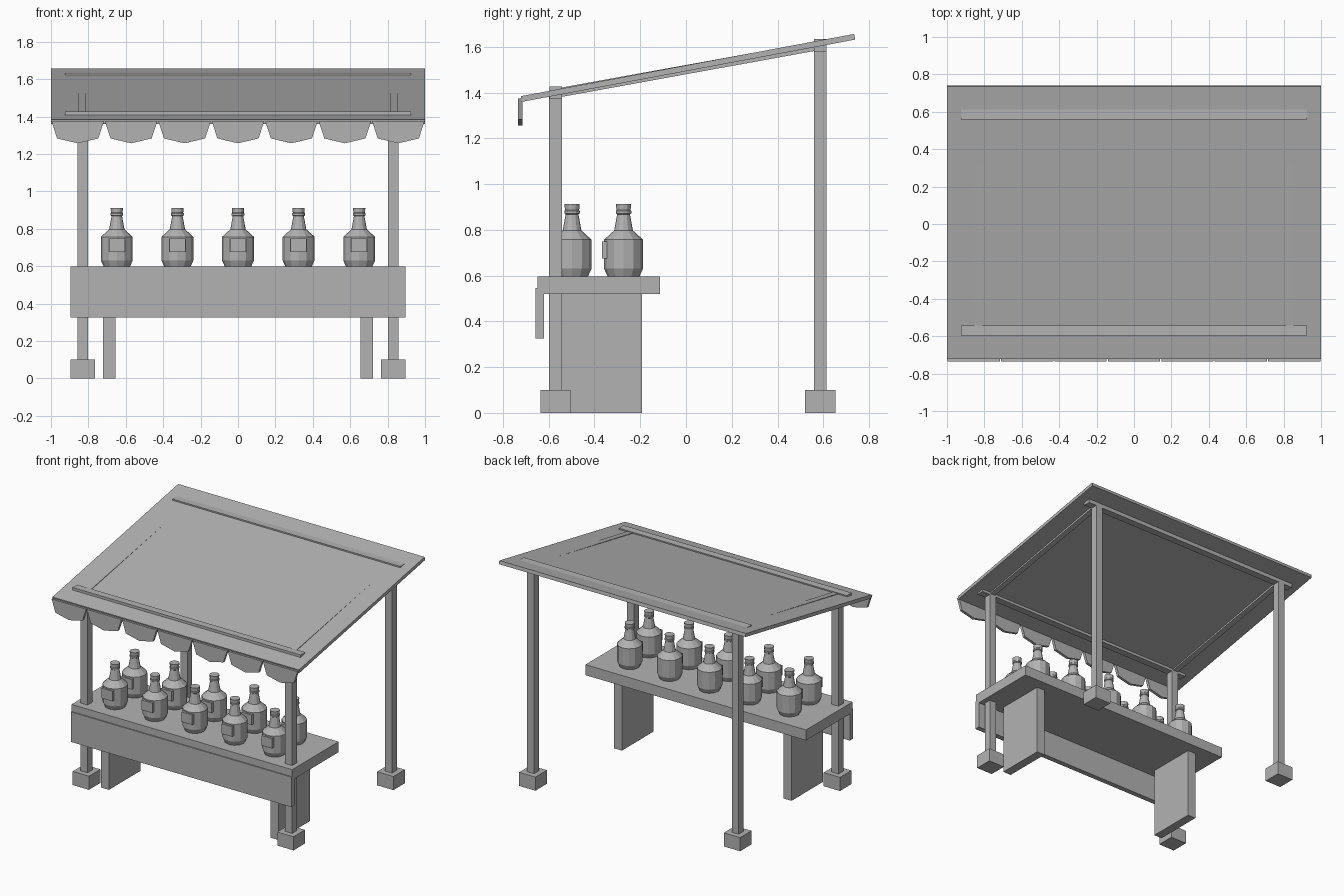
import bpy, bmesh, math
from mathutils import Matrix, Vector

cube = bpy.data.objects.get("Cube")
if cube:
    bpy.data.objects.remove(cube, do_unlink=True)

grey = bpy.data.materials.new("plain_grey")
grey.use_nodes = True
colour = (0.45, 0.45, 0.45, 1)
grey.diffuse_color = colour
grey.node_tree.nodes["Principled BSDF"].inputs["Base Color"].default_value = colour


def add_object(name, bm):
    bmesh.ops.recalc_face_normals(bm, faces=bm.faces)
    mesh = bpy.data.meshes.new(name)
    bm.to_mesh(mesh)
    bm.free()
    mesh.materials.append(grey)
    obj = bpy.data.objects.new(name, mesh)
    bpy.context.collection.objects.link(obj)
    return obj


def box(name, x, y, z):
    """Box from (min, max) pairs on each axis."""
    bm = bmesh.new()
    bmesh.ops.create_cube(bm, size=1)
    for v in bm.verts:
        v.co = [a + (b - a) * (c + 0.5) for (a, b), c in zip((x, y, z), v.co)]
    return add_object(name, bm)


def extrude_profile(name, points, direction):
    """Closed polygon pushed along a direction."""
    bm = bmesh.new()
    face = bm.faces.new([bm.verts.new(p) for p in points])
    result = bmesh.ops.extrude_face_region(bm, geom=[face])
    new = [g for g in result["geom"] if isinstance(g, bmesh.types.BMVert)]
    bmesh.ops.translate(bm, verts=new, vec=Vector(direction))
    return add_object(name, bm)


def sloped_slab(name, x0, x1, front, back, thickness):
    """Slab whose top runs from front (y, z) to back (y, z)."""
    (y0, z0), (y1, z1) = front, back
    normal = Vector((0, z0 - z1, y1 - y0)).normalized() * thickness
    a, b = Vector((x0, y0, z0)), Vector((x0, y1, z1))
    return extrude_profile(name, [a, b, b - normal, a - normal], (x1 - x0, 0, 0))


# Posts, footings and cross bars
for end, y, top in (("front", -0.57, 1.40), ("back", 0.587, 1.607)):
    for side, s in (("left", 1), ("right", -1)):
        x = 0.83 * s
        box(f"{end}_{side}_post", (x - 0.028, x + 0.028), (y - 0.028, y + 0.028), (0.05, top))
        box(f"{end}_{side}_footing", (x - 0.066, x + 0.066), (y - 0.066, y + 0.066), (0, 0.10))
    box(f"{end}_cross_bar", (-0.925, 0.925), (y - 0.027, y + 0.027), (top - 0.028, top + 0.026))

# Sloping roof and its side rails
sloped_slab("roof", -1, 1, (-0.722, 1.384), (0.735, 1.656), 0.025)
for side, x in (("left", 0.833), ("right", -0.833)):
    sloped_slab(f"{side}_roof_rail", x - 0.021, x + 0.021, (-0.57, 1.417), (0.587, 1.627), 0.04)

# Scalloped valance along the front eave
count = 7
for i in range(count):
    x = (i - (count - 1) / 2) * 2 / count
    outline = [(-0.14, 1.375), (-0.11, 1.283), (0, 1.257), (0.11, 1.283), (0.14, 1.375)]
    extrude_profile(f"valance_scallop_{i + 1}", [(x + px, -0.735, z) for px, z in outline], (0, 0.02, 0))

# Counter with front board and two panel legs
box("counter_top", (-0.895, 0.895), (-0.65, -0.113), (0.52, 0.597))
box("counter_front_board", (-0.895, 0.895), (-0.658, -0.62), (0.325, 0.545))
for side, s in (("left", 1), ("right", -1)):
    x = 0.688 * s
    box(f"{side}_counter_leg", (x - 0.033, x + 0.033), (-0.56, -0.193), (0, 0.53))


def bottle(name, x, y):
    profile = [(0.07, 0.597), (0.085, 0.63), (0.085, 0.757), (0.041, 0.797), (0.028, 0.868),
               (0.034, 0.872), (0.034, 0.882), (0.031, 0.886), (0.033, 0.912)]
    sides = 12
    bm = bmesh.new()
    rings = []
    for r, z in profile:
        angles = [i * math.tau / sides for i in range(sides)]
        rings.append([bm.verts.new((x + r * math.cos(a), y + r * math.sin(a), z)) for a in angles])
    for low, high in zip(rings, rings[1:]):
        for i in range(sides):
            j = (i + 1) % sides
            bm.faces.new((low[i], low[j], high[j], high[i]))
    bm.faces.new(rings[0])
    bm.faces.new(rings[-1])
    return add_object(name, bm)


# Two rows of bottles with raised front labels
for row, y in (("front", -0.498), ("back", -0.273)):
    for i in range(5):
        x = (i - 2) * 0.324
        bottle(f"{row}_bottle_{i + 1}", x, y)
        box(f"{row}_bottle_label_{i + 1}", (x - 0.043, x + 0.043), (y - 0.094, y - 0.07), (0.675, 0.748))
